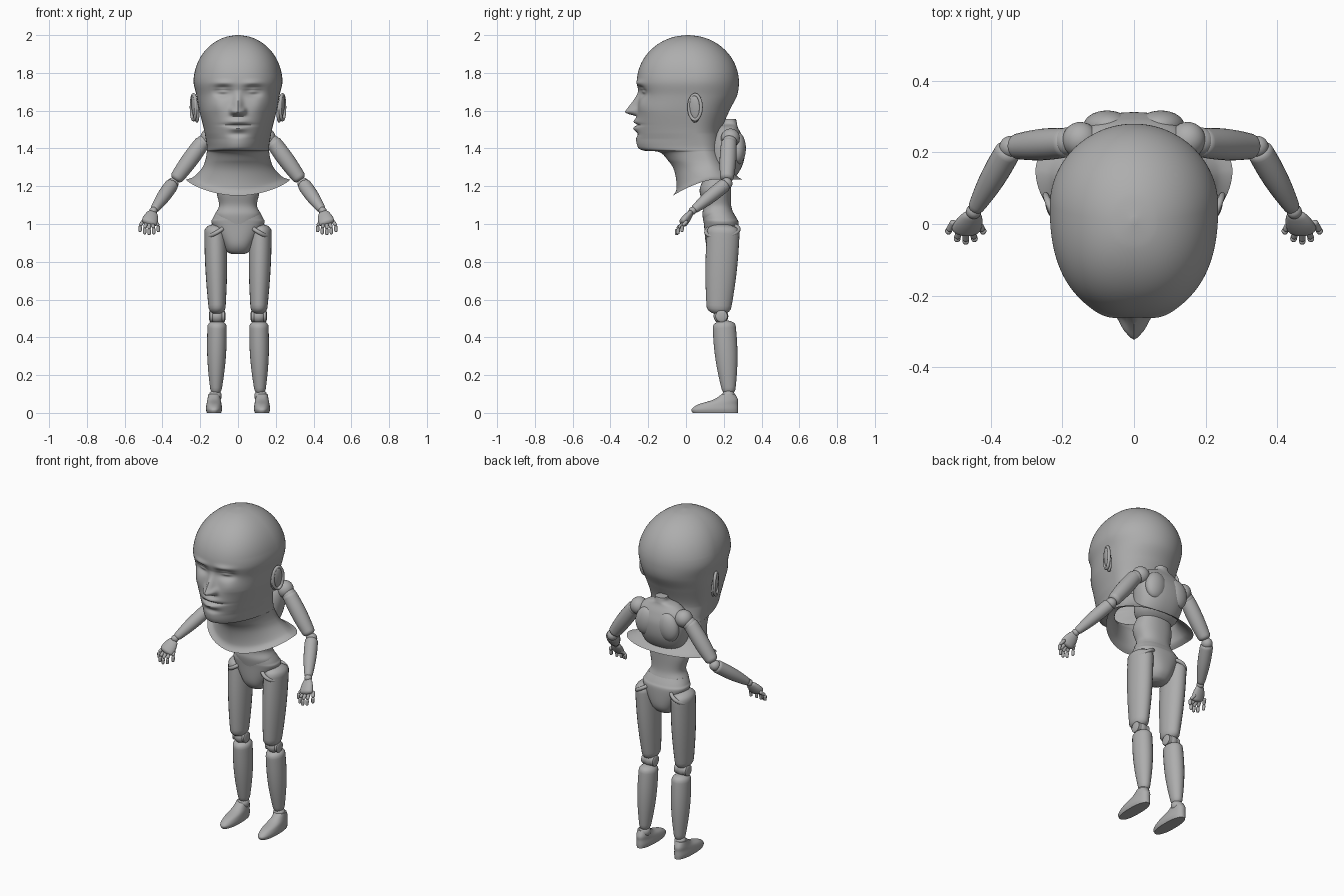
import bpy, bmesh, math
from math import sin, cos, pi, exp, sqrt
from mathutils import Vector, Matrix, Euler

cube = bpy.data.objects.get("Cube")
if cube:
    bpy.data.objects.remove(cube, do_unlink=True)

grey = (0.42, 0.42, 0.42, 1)
material = bpy.data.materials.new("plain_grey")
material.use_nodes = True
material.diffuse_color = grey
material.node_tree.nodes["Principled BSDF"].inputs["Base Color"].default_value = grey


def finish(name, bm, matrix=Matrix()):
    """Turn a bmesh into a smooth shaded object."""
    bm.transform(matrix)
    bmesh.ops.recalc_face_normals(bm, faces=bm.faces[:])
    for face in bm.faces:
        face.smooth = True
    mesh = bpy.data.meshes.new(name)
    bm.to_mesh(mesh)
    bm.free()
    mesh.set_sharp_from_angle(angle=math.radians(50))
    mesh.materials.append(material)
    part = bpy.data.objects.new(name, mesh)
    bpy.context.collection.objects.link(part)


def skin(name, rings, cap_start=True, cap_end=True, matrix=Matrix()):
    """Bridge rings of points into a surface."""
    bm = bmesh.new()
    loops = [[bm.verts.new(point) for point in ring] for ring in rings]
    for low, high in zip(loops, loops[1:]):
        for j in range(len(low)):
            bm.faces.new((low[j - 1], low[j], high[j], high[j - 1]))
    if cap_start:
        bm.faces.new(loops[0])
    if cap_end:
        bm.faces.new(loops[-1])
    finish(name, bm, matrix)


def smooth_rows(rows, steps):
    """Catmull-Rom interpolation between the rows of a profile."""
    padded = [rows[0]] + list(rows) + [rows[-1]]
    result = []
    for before, start, end, after in zip(padded, padded[1:], padded[2:], padded[3:]):
        for k in range(steps):
            t = k / steps
            row = []
            for p, q, r, s in zip(before, start, end, after):
                curve = 2 * p - 5 * q + 4 * r - s + t * (3 * q - p - 3 * r + s)
                row.append(q + t * (r - p + t * curve) / 2)
            result.append(row)
    return result + [rows[-1]]


def turn(count):
    return [2 * pi * j / count for j in range(count)]


def power(value, exponent):
    """Signed power that squares off an ellipse."""
    return math.copysign(abs(value) ** (2 / exponent), value)


def loft(name, rows, x=0, exponent=2.3):
    """Stack of level sections; rows hold height, centre y, half width, half depth."""
    skin(name, [[(x + wide * power(cos(a), exponent), y + deep * power(sin(a), exponent), z)
                 for a in turn(48)] for z, y, wide, deep in smooth_rows(rows, 6)])


def limb(name, a, b, start, end, bulge=0, depth=1, cap=0.08):
    """Tapered, round-ended rod from a to b, deepened along y."""
    a, b = Vector(a), Vector(b)
    along = (b - a).normalized()
    across = along.cross(Vector((0, 1, 0))).normalized()
    inward = across.cross(along)
    rings = []
    for i in range(25):
        t = (1 - cos(pi * i / 24)) / 2
        edge = min(1, min(t, 1 - t) / cap)
        radius = (start + (end - start) * t + bulge * sin(pi * t)) * max(0.1, sqrt(1 - (1 - edge) ** 2))
        rings.append([a.lerp(b, t) + radius * (across * cos(v) + inward * depth * sin(v)) for v in turn(24)])
    skin(name, rings)


def ball(name, centre, size, rotation=(0, 0, 0)):
    bm = bmesh.new()
    bmesh.ops.create_uvsphere(bm, u_segments=32, v_segments=20, radius=1)
    finish(name, bm, Matrix.LocRotScale(Vector(centre), Euler(rotation), Vector(size)))


def joint(name, centre, radius):
    ball(name, centre, (radius, radius, radius))


def hoop(name, centre, wide, deep, thick, rotation):
    """Oval ring with a round section."""
    rings = [[((wide + thick * cos(v)) * cos(u), (deep + thick * cos(v)) * sin(u), thick * sin(v))
              for v in turn(12)] for u in turn(40)]
    skin(name, rings + rings[:1], False, False, Matrix.LocRotScale(Vector(centre), Euler(rotation), None))


def face_relief(x, z):
    """Forward offset of the face from the plain head."""
    def bump(height, side, level, width, tall):
        return height * exp(-((abs(x) - side) / width) ** 2 - ((z - level) / tall) ** 2)

    # Nose ridge grows downward, then turns under the tip
    t = max(0, (1.71 - z) / 0.115)
    ridge = t ** 1.2 if t < 1 else max(0, 1 - ((t - 1) * 5) ** 2)
    nose = 0.063 * ridge * exp(-(x / (0.017 + 0.01 * t)) ** 2)
    nostrils = bump(0.02, 0.03, 1.6, 0.014, 0.016)
    eye, eye_level = 0.08, 1.7
    sockets = bump(-0.034, eye, eye_level, 0.042, 0.026)
    eyeballs = bump(0.022, eye, eye_level, 0.028, 0.013)
    lids = bump(0.007, eye, eye_level + 0.016, 0.034, 0.005)
    brows = bump(0.01, eye, eye_level + 0.046, 0.05, 0.016)
    cheeks = bump(0.008, 0.11, 1.63, 0.04, 0.04)
    upper_lip = bump(0.014, 0, 1.543, 0.05, 0.014)
    lower_lip = bump(0.015, 0, 1.506, 0.045, 0.013)
    mouth = bump(-0.014, 0, 1.525, 0.07, 0.006)
    crease = bump(-0.01, 0, 1.475, 0.05, 0.014)
    return (nose + nostrils + sockets + eyeballs + lids + brows + cheeks
            + upper_lip + lower_lip + mouth + crease)


# Head, neck and flared collar: height, front, back, half width
head_rows = [(1.235, -0.07, 0.3, 0.275), (1.25, -0.05, 0.275, 0.235), (1.29, -0.06, 0.235, 0.195),
             (1.33, -0.09, 0.21, 0.175), (1.38, -0.14, 0.19, 0.165), (1.39, -0.23, 0.19, 0.165),
             (1.42, -0.26, 0.19, 0.166), (1.5, -0.265, 0.19, 0.18), (1.6, -0.26, 0.23, 0.205),
             (1.68, -0.25, 0.27, 0.22)]
# The cranium is a dome
for i in range(7):
    a = math.radians(88) * i / 6
    head_rows.append((1.75 + sin(a) / 4, 0.01 - 0.27 * cos(a), 0.01 + 0.27 * cos(a), 0.235 * cos(a)))

head = []
for z, front, back, wide in smooth_rows(head_rows, 16):
    middle = 0.05 + max(0, 1.48 - z) * 0.4 - max(0, z - 1.8) / 5
    droop = 0.085 * (max(0, 1.33 - z) / 0.095) ** 2
    square = 1.9 + 0.45 * min(1, max(0, (z - 1.45) / 0.15))
    ring = []
    for a in turn(200):
        c, s = cos(a), sin(a)
        if s < 0:
            x, y = wide * power(c, square), middle + (middle - front) * power(s, square)
            y -= face_relief(x, z) * min(1, max(0, -8 * y))
            ring.append((x, y, z - droop * abs(s) ** 1.6))
        else:
            ring.append((wide * c, middle + (back - middle) * s, z))
    head.append(ring)
skin("head_and_collar", head, cap_start=False)

# Trunk: height, centre y, half width, half depth
loft("ribcage", [(1.22, 0.17, 0.08, 0.05), (1.26, 0.185, 0.125, 0.085), (1.33, 0.205, 0.145, 0.1),
                 (1.41, 0.215, 0.155, 0.097), (1.47, 0.22, 0.145, 0.075), (1.51, 0.22, 0.1, 0.055),
                 (1.53, 0.23, 0.045, 0.04), (1.555, 0.235, 0.035, 0.03)])
loft("abdomen", [(1, 0.18, 0.11, 0.085), (1.05, 0.17, 0.12, 0.083), (1.1, 0.165, 0.1, 0.074),
                 (1.18, 0.155, 0.115, 0.083), (1.25, 0.17, 0.1, 0.07)])
loft("pelvis", [(0.84, 0.19, 0.03, 0.03), (0.855, 0.19, 0.06, 0.06), (0.9, 0.19, 0.085, 0.085),
                (1, 0.187, 0.138, 0.092), (1.03, 0.18, 0.133, 0.088), (1.065, 0.17, 0.115, 0.078)])

# Ear, arm and leg, once for each side
for s, side in ((1, "left_"), (-1, "right_")):
    def at(x, y, z):
        return (x * s, y, z)

    lean, flare = 0.14 * s, -0.35 * s
    ball(side + "ear", at(0.226, 0.045, 1.61), (0.016, 0.036, 0.074), (0, lean, flare))
    hoop(side + "ear_rim", at(0.235, 0.048, 1.618), 0.034, 0.066, 0.009, (pi / 2, 0, pi / 2 + flare))

    # Arm
    ball(side + "shoulder_blade", at(0.075, 0.275, 1.4), (0.065, 0.042, 0.085), (0, -0.2 * s, 0))
    ball(side + "shoulder_cap", at(0.15, 0.235, 1.455), (0.05, 0.05, 0.05))
    joint(side + "shoulder_joint", at(0.185, 0.23, 1.43), 0.04)
    elbow, wrist = at(0.345, 0.215, 1.215), at(0.448, 0.035, 1.07)
    limb(side + "upper_arm", at(0.178, 0.228, 1.445), at(0.335, 0.216, 1.23), 0.04, 0.034, bulge=0.007)
    joint(side + "elbow_joint", elbow, 0.031)
    limb(side + "forearm", elbow, wrist, 0.036, 0.02, bulge=0.007)
    joint(side + "wrist_joint", wrist, 0.021)
    limb(side + "palm", wrist, at(0.473, -0.024, 0.996), 0.02, 0.042, bulge=0.008, depth=0.55, cap=0.2)

    # Fingers fan out from the middle one
    for k in range(-2, 3):
        knuckle = Vector((0.47 + 0.016 * k, 0.007 * k * k - 0.02, 1 + 0.004 * k * k))
        bend = knuckle + Vector((0.008 * k, -0.027, -0.025))
        tip = bend + Vector((0, -0.003, -0.034))
        limb(f"{side}finger_base_{k + 3}", at(*knuckle), at(*bend), 0.01, 0.009, cap=0.2)
        limb(f"{side}finger_tip_{k + 3}", at(*bend), at(*tip), 0.01, 0.008, cap=0.2)

    # Leg
    hoop(side + "hip_band", at(0.112, 0.193, 0.965), 0.062, 0.086, 0.011, (0.1, 0.55 * s, 0))
    limb(side + "thigh", at(0.12, 0.2, 1), at(0.11, 0.172, 0.52), 0.059, 0.042, bulge=0.007, depth=1.45)
    joint(side + "knee_joint", at(0.11, 0.185, 0.512), 0.039)
    limb(side + "knee_pin", at(0.066, 0.188, 0.512), at(0.154, 0.188, 0.512), 0.032, 0.032)
    limb(side + "shin", at(0.11, 0.2, 0.49), at(0.117, 0.228, 0.095), 0.05, 0.026, bulge=0.011, depth=1.2)
    joint(side + "ankle_joint", at(0.12, 0.225, 0.09), 0.034)
    loft(side + "foot", [(0, 0.155, 0.038, 0.12), (0.02, 0.153, 0.043, 0.123), (0.045, 0.17, 0.04, 0.105),
                         (0.07, 0.21, 0.035, 0.065), (0.1, 0.225, 0.03, 0.035)], x=0.127 * s)
